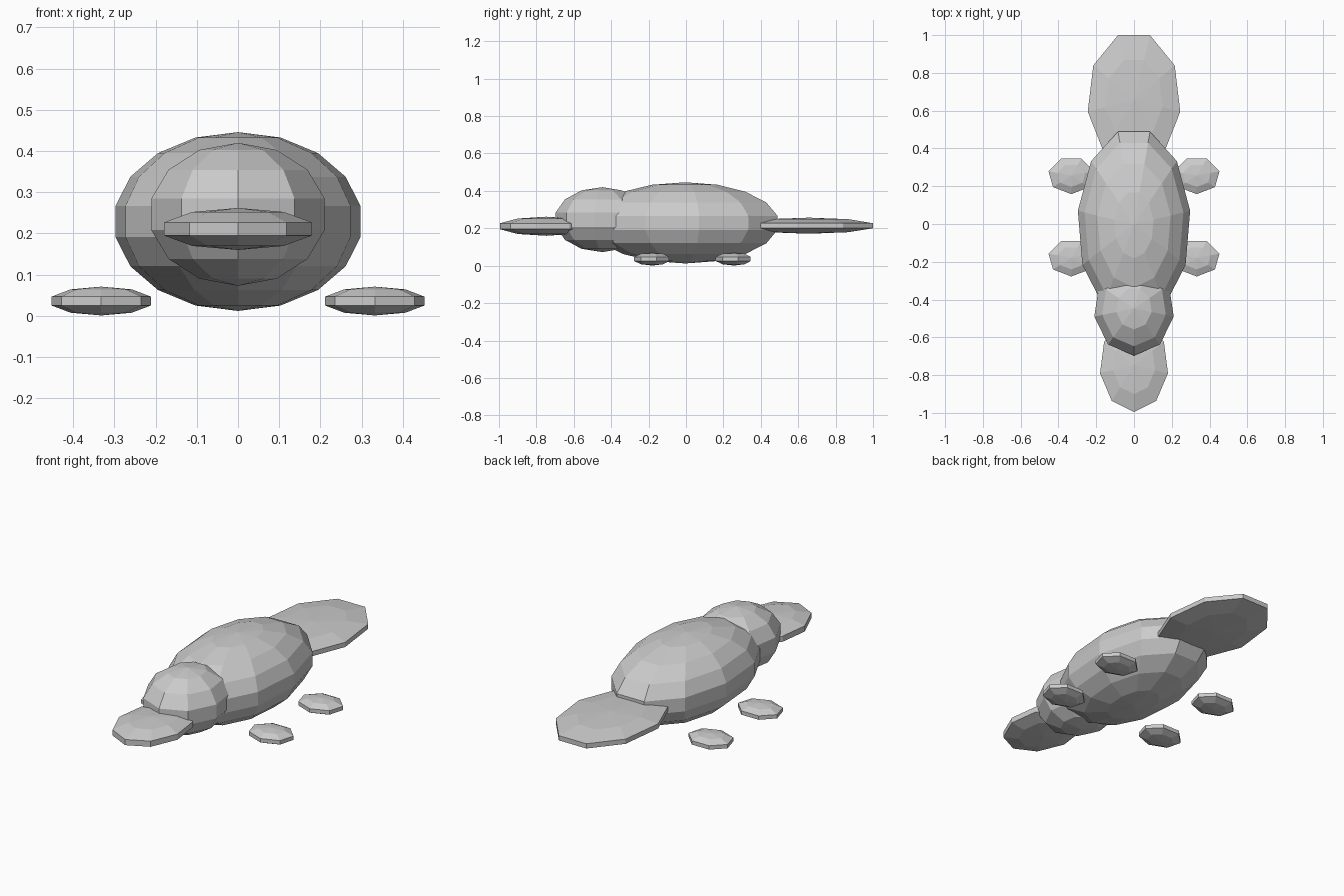
import bpy
import bmesh
from math import atan2, pi
from mathutils import Matrix

cube = bpy.data.objects.get("Cube")
if cube:
    bpy.data.objects.remove(cube, do_unlink=True)

# One plain grey for the whole animal
grey = bpy.data.materials.new("plain grey")
grey.use_nodes = True
colour = (0.6, 0.6, 0.6, 1.0)
grey.diffuse_color = colour
grey.node_tree.nodes["Principled BSDF"].inputs["Base Color"].default_value = colour


def ellipsoid(name, centre, radii, segments, rings):
    """Faceted ellipsoid with a column of vertices facing the front (-y)."""
    bm = bmesh.new()
    bmesh.ops.create_uvsphere(bm, u_segments=segments, v_segments=rings, radius=1)
    v = max(bm.verts, key=lambda v: v.co.xy.length)
    turn = Matrix.Rotation(-pi / 2 - atan2(v.co.y, v.co.x), 4, "Z")
    bmesh.ops.transform(bm, matrix=Matrix.Diagonal((*radii, 1)) @ turn, verts=bm.verts)
    mesh = bpy.data.meshes.new(name)
    bm.to_mesh(mesh)
    bm.free()
    mesh.materials.append(grey)
    obj = bpy.data.objects.new(name, mesh)
    obj.location = centre
    bpy.context.collection.objects.link(obj)
    return obj


# Body, head, flat bill and paddle tail
ellipsoid("body", (0, -0.003, 0.229), (0.305, 0.521, 0.217), 11, 9)
ellipsoid("head", (0, -0.447, 0.2465), (0.219, 0.256, 0.1735), 9, 7)
ellipsoid("bill", (0, -0.747, 0.211), (0.192, 0.261, 0.051), 9, 5)
ellipsoid("tail", (0, 0.658, 0.214), (0.2615, 0.382, 0.043), 9, 5)

# Four flat feet beside the body
for side, x in (("left", 0.332), ("right", -0.332)):
    for end, y in (("front", -0.179), ("back", 0.257)):
        ellipsoid(f"{end}_{side}_foot", (x, y, 0.036), (0.13, 0.104, 0.035), 7, 5)
